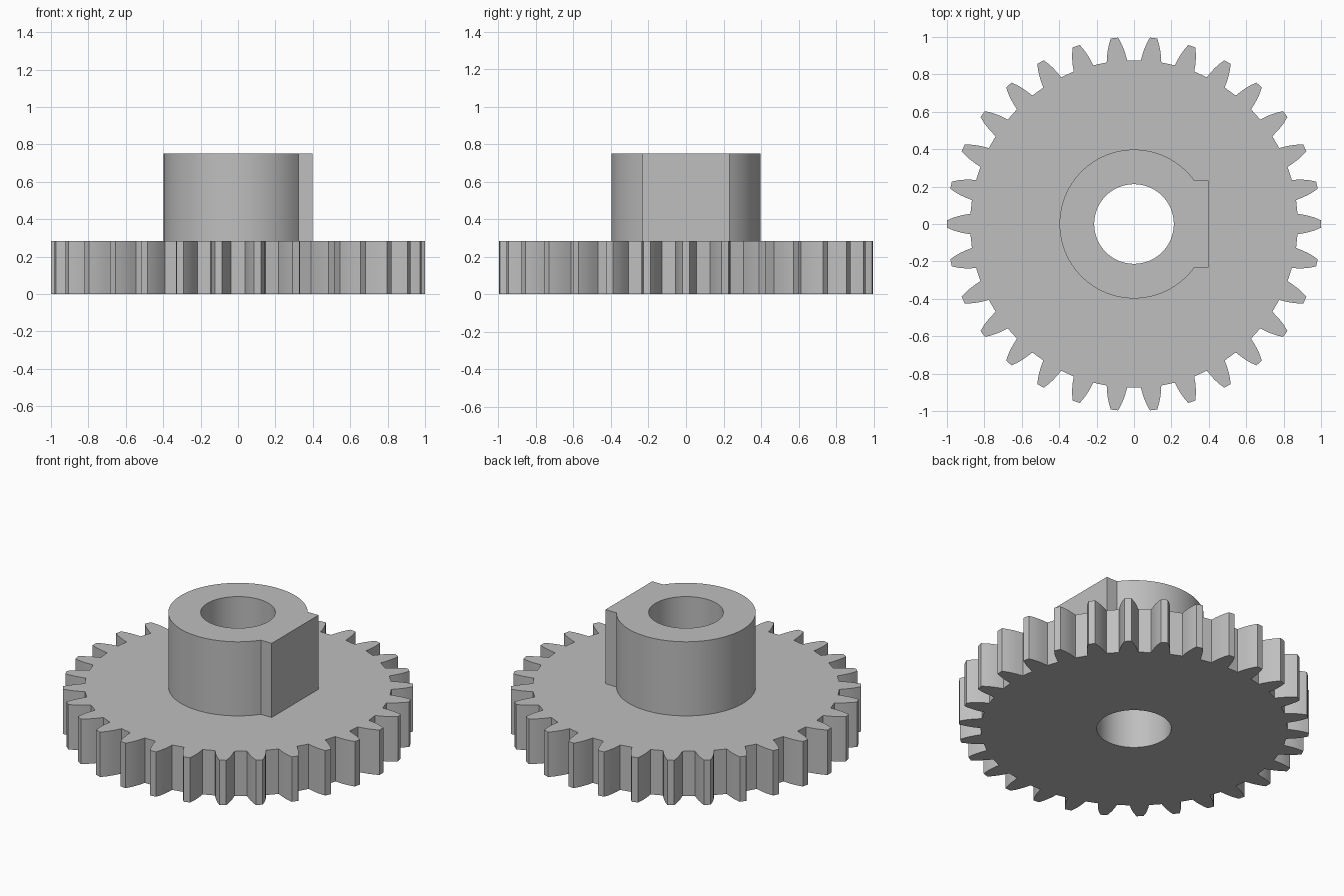
import bpy, bmesh
from math import sin, cos, radians, asin, pi

cube = bpy.data.objects.get("Cube")
if cube:
    bpy.data.objects.remove(cube, do_unlink=True)

TEETH = 30
DISC_TOP, HUB_TOP = 0.283, 0.75
HUB_R, BORE_R, KEY_HALF = 0.398, 0.213, 0.233

grey = bpy.data.materials.new("plain grey")
grey.use_nodes = True
colour = (0.52, 0.52, 0.52, 1)
grey.diffuse_color = colour
grey.node_tree.nodes["Principled BSDF"].inputs["Base Color"].default_value = colour


def polar(r, a):
    return (r * cos(a), r * sin(a))


def arc(r, start, end, steps):
    return [polar(r, start + (end - start) * i / steps) for i in range(steps + 1)]


def cap(bm, loops, z, up):
    """Flat face at height z, bounded by an outer loop and a hole."""
    edges = []
    for loop in loops:
        vs = [bm.verts.new((x, y, z)) for x, y in loop]
        edges += [bm.edges.new((v, vs[i - 1])) for i, v in enumerate(vs)]
    made = bmesh.ops.triangle_fill(bm, edges=edges, use_beauty=True)
    for f in made["geom"]:
        if isinstance(f, bmesh.types.BMFace):
            f.normal_update()
            if (f.normal.z > 0) != up:
                f.normal_flip()


def wall(bm, loop, z0, z1, outward=True):
    """Upright band around an anticlockwise loop."""
    low = [bm.verts.new((x, y, z0)) for x, y in loop]
    high = [bm.verts.new((x, y, z1)) for x, y in loop]
    for i in range(len(loop)):
        quad = [low[i - 1], low[i], high[i], high[i - 1]]
        bm.faces.new(quad if outward else quad[::-1])


def finish(bm, name):
    bmesh.ops.remove_doubles(bm, verts=bm.verts, dist=1e-5)
    mesh = bpy.data.meshes.new(name)
    bm.to_mesh(mesh)
    bm.free()
    mesh.materials.append(grey)
    obj = bpy.data.objects.new(name, mesh)
    bpy.context.collection.objects.link(obj)
    bpy.ops.object.select_all(action='DESELECT')
    obj.select_set(True)
    bpy.context.view_layer.objects.active = obj
    bpy.ops.object.shade_smooth_by_angle(angle=radians(20))


# Tooth flank as radius and half angle in degrees, root to tip
flank = [(0.876, 3.6), (0.91, 3.1), (0.94, 2.58), (0.97, 1.93), (1.0, 1.12)]
tooth = [(r, -a) for r, a in flank] + flank[::-1]
gear_line = [polar(r, radians(a) + 2 * pi * t / TEETH)
             for t in range(TEETH) for r, a in tooth]

# Round hub with a square-cornered block on its left side
key = asin(KEY_HALF / HUB_R)
hub_line = arc(HUB_R, key, 2 * pi - key, 80) + [(HUB_R, -KEY_HALF), (HUB_R, KEY_HALF)]
bore_line = arc(BORE_R, 0, 2 * pi, 64)[:-1]

# Toothed disc
bm = bmesh.new()
cap(bm, [gear_line, bore_line], 0, False)
wall(bm, gear_line, 0, DISC_TOP)
cap(bm, [gear_line, hub_line], DISC_TOP, True)
finish(bm, "toothed_disc")

# Hub and the bore through the whole wheel
bm = bmesh.new()
wall(bm, hub_line, DISC_TOP, HUB_TOP)
cap(bm, [hub_line, bore_line], HUB_TOP, True)
wall(bm, bore_line, 0, HUB_TOP, outward=False)
finish(bm, "hub_with_bore")
